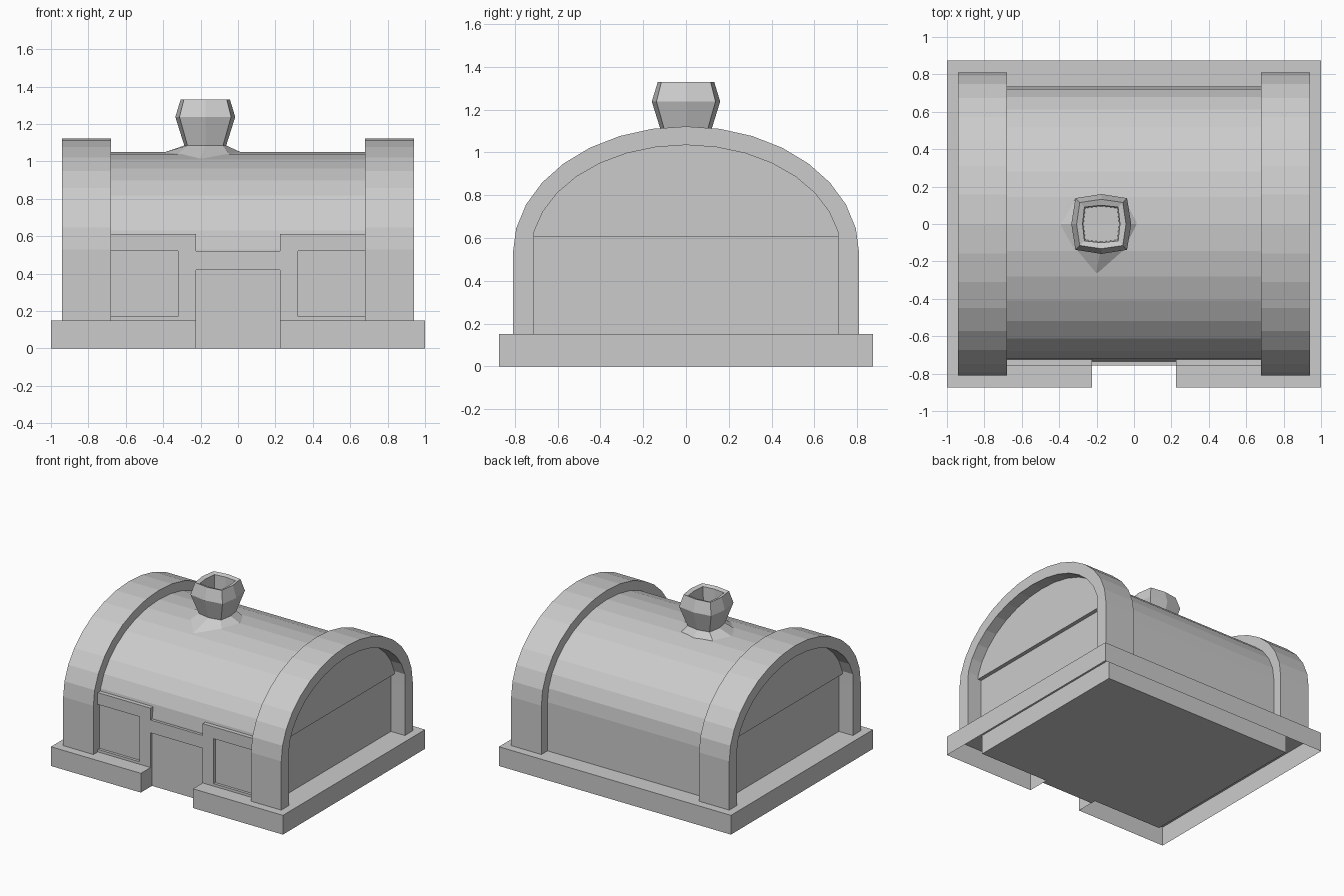
import bpy, bmesh
from math import sin, cos, pi, sqrt

cube = bpy.data.objects.get("Cube")
if cube:
    bpy.data.objects.remove(cube, do_unlink=True)

# One plain material
grey = bpy.data.materials.new("light_grey")
grey.use_nodes = True
colour = (0.6, 0.6, 0.6, 1)
grey.diffuse_color = colour
grey.node_tree.nodes["Principled BSDF"].inputs["Base Color"].default_value = colour

SPRING = 0.53   # height where the curves start
LEDGE = 0.15    # top of the plinth
DOOR = 0.225    # half width of the doorway


def finish(name, bm):
    bmesh.ops.recalc_face_normals(bm, faces=bm.faces)
    mesh = bpy.data.meshes.new(name)
    bm.to_mesh(mesh)
    bm.free()
    mesh.materials.append(grey)
    obj = bpy.data.objects.new(name, mesh)
    bpy.context.collection.objects.link(obj)
    return obj


def prism(name, outline, axis, lo, hi, open_low=False):
    """Extrude a flat outline along an axis, optionally leaving the low end open."""
    def place(a, b, t):
        return {"x": (t, a, b), "y": (a, t, b), "z": (a, b, t)}[axis]
    bm = bmesh.new()
    low = [bm.verts.new(place(a, b, lo)) for a, b in outline]
    high = [bm.verts.new(place(a, b, hi)) for a, b in outline]
    for i in range(len(low)):
        j = (i + 1) % len(low)
        bm.faces.new((low[i], low[j], high[j], high[i]))
    bm.faces.new(high)
    if not open_low:
        bm.faces.new(low[::-1])
    return finish(name, bm)


def loft(name, rings, cap=False):
    bm = bmesh.new()
    loops = [[bm.verts.new(p) for p in ring] for ring in rings]
    for a, b in zip(loops, loops[1:]):
        for i in range(len(a)):
            j = (i + 1) % len(a)
            bm.faces.new((a[i], a[j], b[j], b[i]))
    if cap:
        bm.faces.new(loops[-1])
    return finish(name, bm)


def rect(x, y):
    return [(-x, -y), (x, -y), (x, y), (-x, y)]


def curve(width, rise, limit=9):
    """Half ellipse in y and z, from the back side over the top to the front."""
    steps = [pi * i / 16 for i in range(17)]
    return [(max(-limit, min(limit, width * cos(a))), SPRING + rise * sin(a))
            for a in steps]


def vault_outline(width, rise, base, limit=9):
    arc = curve(width, rise, limit)
    return [(arc[0][0], base)] + arc + [(arc[-1][0], base)]


# Hollow plinth with a notch for the doorway, and the body's foot inside it
prism("plinth", [(-1, -.875), (-DOOR, -.875), (-DOOR, -.73), (DOOR, -.73),
                 (DOOR, -.875), (1, -.875), (1, .875), (-1, .875)],
      "z", 0, LEDGE, open_low=True)
prism("body_foot", rect(.82, .70), "z", 0, LEDGE)

# Barrel-vaulted body
prism("vaulted_body", vault_outline(.735, .52, LEDGE), "x", -.82, .82)

# End arches and the raised half-round panels within them
outer = vault_outline(.81, .592, LEDGE)
inner = vault_outline(.725, .505, LEDGE, .712)
gable = [(.712, .605)] + [p for p in inner if p[1] > .605] + [(-.712, .605)]
for side, s in (("left", 1), ("right", -1)):
    prism(side + "_end_arch", outer + inner[::-1], "x", s * .68, s * .94)
    prism(side + "_gable_panel", gable, "x", s * .81, s * .85)

# Raised front frame around two windows and the doorway
half = [(DOOR, .42), (DOOR, LEDGE), (.69, LEDGE), (.69, .17), (.32, .17),
        (.32, .52), (.69, .52), (.69, .612), (DOOR, .612), (DOOR, .52)]
prism("front_frame", half + [(-x, z) for x, z in half[::-1]], "y", -.756, -.70)
prism("door", [(-DOOR, 0), (DOOR, 0), (DOOR, .42), (-DOOR, .42)],
      "y", -.738, -.69)

# Chimney: bulged square rings, hollow at the top
CX = -.175


def ring(z, corner, mid):
    shape = [(mid, 0), (corner, corner), (0, mid), (-corner, corner),
             (-mid, 0), (-corner, -corner), (0, -mid), (corner, -corner)]
    return [(CX + x, y, z) for x, y in shape]


foot = ring(1.085, .095, .112)
loft("chimney", [foot, ring(1.238, .138, .16), ring(1.33, .115, .132),
                 ring(1.32, .09, .1), ring(1.15, .085, .095)], cap=True)

# Uneven flare where the chimney rises from the roof
spread = [(.2, 0), (.13, .13), (0, .16), (-.15, .13),
          (-.23, 0), (-.15, -.14), (-.03, -.28), (.13, -.14)]
skirt = [(CX + x, y, SPRING + .515 * sqrt(1 - (y / .735) ** 2)) for x, y in spread]
loft("chimney_flare", [skirt, foot])
